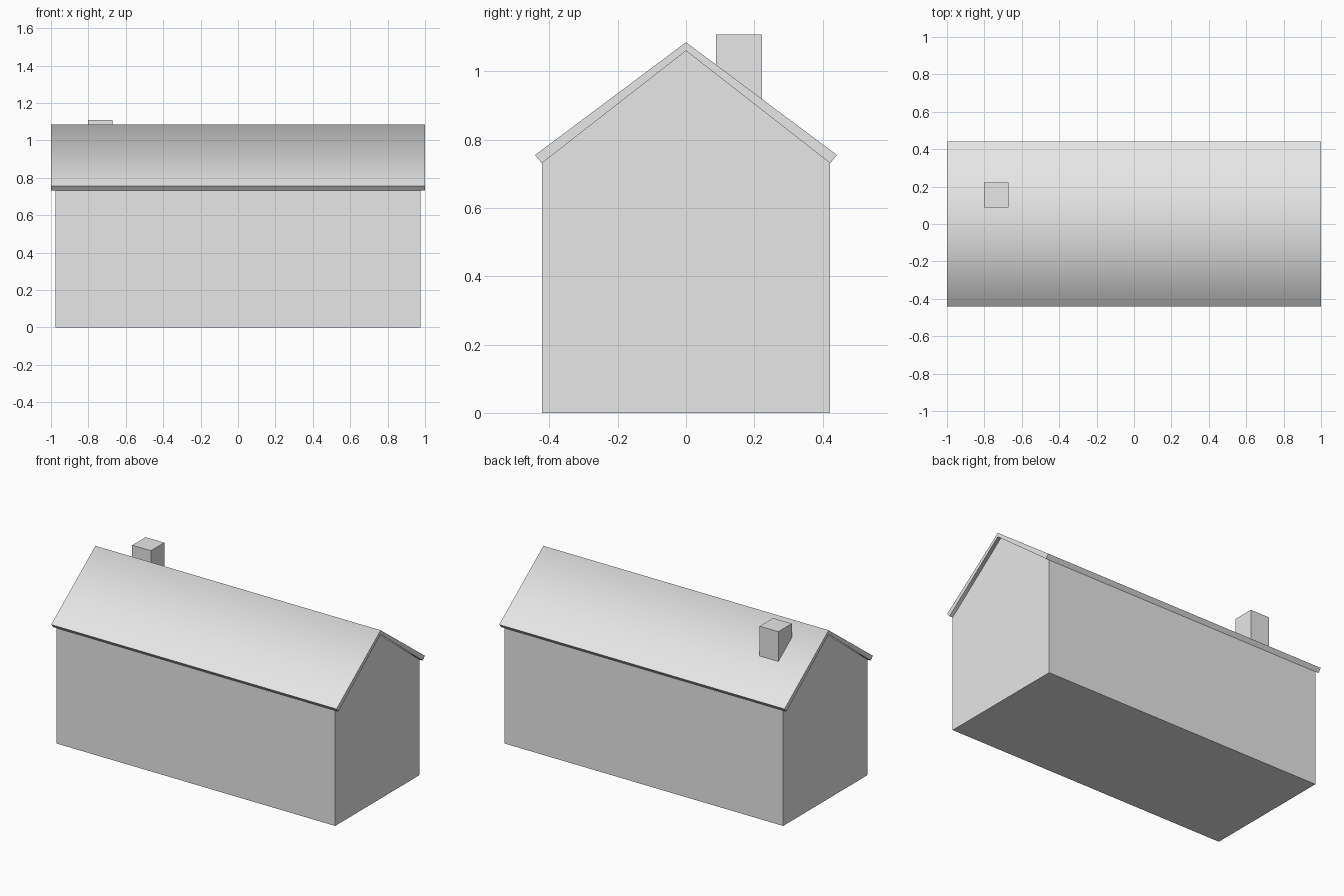
import bpy, bmesh
from math import radians
from mathutils import Vector

cube = bpy.data.objects.get("Cube")
if cube:
    bpy.data.objects.remove(cube, do_unlink=True)

grey = bpy.data.materials.new("plain grey")
grey.use_nodes = True
grey.diffuse_color = (0.8, 0.8, 0.8, 1)
grey.node_tree.nodes["Principled BSDF"].inputs["Base Color"].default_value = (0.8, 0.8, 0.8, 1)


def extrude_profile(name, profile, x0, x1):
    """Sweep a closed (y, z) profile along x from x0 to x1."""
    bm = bmesh.new()
    face = bm.faces.new([bm.verts.new((x0, y, z)) for y, z in profile])
    ext = bmesh.ops.extrude_face_region(bm, geom=[face])
    verts = [g for g in ext["geom"] if isinstance(g, bmesh.types.BMVert)]
    bmesh.ops.translate(bm, verts=verts, vec=Vector((x1 - x0, 0, 0)))
    bmesh.ops.recalc_face_normals(bm, faces=bm.faces)
    mesh = bpy.data.meshes.new(name)
    bm.to_mesh(mesh)
    bm.free()
    mesh.materials.append(grey)
    obj = bpy.data.objects.new(name, mesh)
    bpy.context.scene.collection.objects.link(obj)
    return obj


# House body with gabled ends
wall_y, wall_z, peak_z = 0.422, 0.731, 1.06
extrude_profile("house_body", [(-wall_y, 0), (wall_y, 0), (wall_y, wall_z),
                               (0, peak_z), (-wall_y, wall_z)], -0.977, 0.977)

# Roof slab: two slopes shaded smoothly over the ridge, crisp at the eaves
eave_y, eave_z, ridge_z = 0.442, 0.755, 1.085
roof = extrude_profile("roof", [(-eave_y, eave_z), (0, ridge_z), (eave_y, eave_z),
                                (wall_y, wall_z), (0, peak_z), (-wall_y, wall_z)], -1, 1)
roof.data.shade_smooth()
roof.data.set_sharp_from_angle(angle=radians(80))

# Chimney on the back slope
extrude_profile("chimney", [(0.088, 0.85), (0.222, 0.85), (0.222, 1.108), (0.088, 1.108)],
                -0.803, -0.672)
